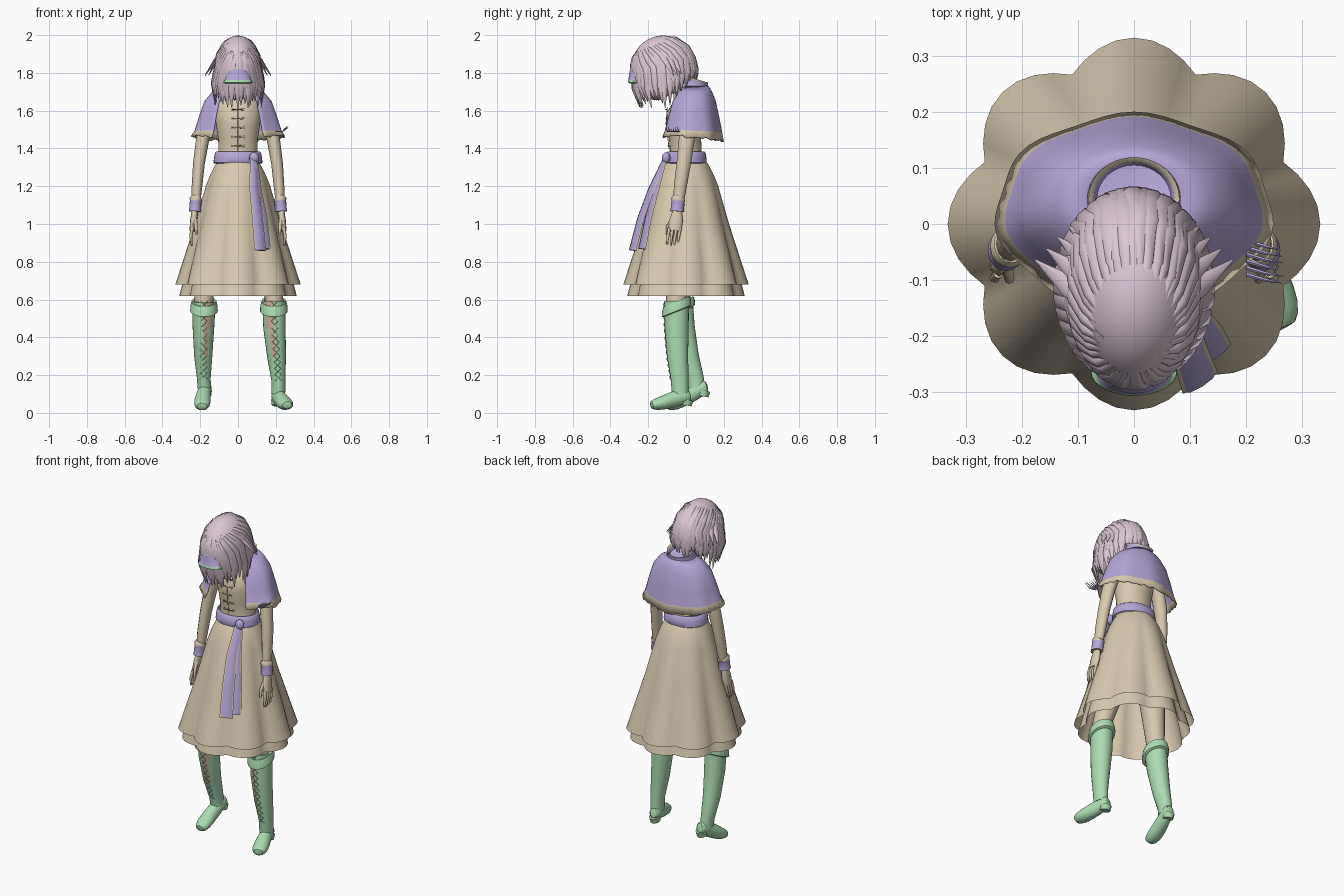
import bpy, bmesh, math, random
from math import sin, cos, pi
from mathutils import Matrix, Vector as V

random.seed(4)
if "Cube" in bpy.data.objects:
    bpy.data.objects.remove(bpy.data.objects["Cube"])


def material(name, *rgb):
    m = bpy.data.materials.new(name)
    m.use_nodes = True
    m.diffuse_color = (*rgb, 1)
    m.node_tree.nodes["Principled BSDF"].inputs["Base Color"].default_value = (*rgb, 1)
    return m


CREAM = material("cream cloth", .69, .59, .43)
LILAC = material("lilac cloth", .46, .38, .68)
HAIR = material("pale pink hair", .71, .57, .66)
GREEN = material("mint leather", .41, .71, .44)
LACE = material("green lace", .28, .5, .31)
CORD = material("tan cord", .42, .34, .23)
SKIN = material("skin", .64, .43, .33)


def loft(bm, rows, closed=True, cap=False):
    """Skin a grid of point rows."""
    grid = [[bm.verts.new(p) for p in row] for row in rows]
    n = len(grid[0])
    for a, b in zip(grid, grid[1:]):
        for i in range(n if closed else n - 1):
            j = (i + 1) % n
            bm.faces.new((a[i], a[j], b[j], b[i]))
    if cap:
        bm.faces.new(grid[0])
        bm.faces.new(grid[-1])


def tube(bm, pts, ref=(0, 1, 0), n=12):
    """Tube through (x, y, z, half width, half depth) points; depth lies along ref."""
    rows = []
    for i, p in enumerate(pts):
        t = (V(pts[min(i + 1, len(pts) - 1)][:3]) - V(pts[max(i - 1, 0)][:3])).normalized()
        side = t.cross(V(ref)).normalized()
        up = side.cross(t)
        rows.append([V(p[:3]) + side * p[3] * cos(2 * pi * k / n) + up * p[4] * sin(2 * pi * k / n)
                     for k in range(n)])
    loft(bm, rows, cap=True)


def rings(bm, rows, n=32, cap=False):
    """Horizontal ellipses from (z, x radius, y radius, y centre)."""
    loft(bm, [[(rx * cos(2 * pi * k / n), yc + ry * sin(2 * pi * k / n), z) for k in range(n)]
              for z, rx, ry, yc in rows], cap=cap)


def ball(bm, centre, radii):
    made = bmesh.ops.create_uvsphere(bm, u_segments=28, v_segments=18, radius=1)["verts"]
    for v in made:
        v.co = V([c + r * q for c, r, q in zip(centre, radii, v.co)])


def finish(name, bm, *mats, rule=None, subdiv=0):
    bmesh.ops.recalc_face_normals(bm, faces=bm.faces)
    if rule:
        for f in bm.faces:
            f.material_index = rule(f)
    me = bpy.data.meshes.new(name)
    bm.to_mesh(me)
    bm.free()
    ob = bpy.data.objects.new(name, me)
    bpy.context.collection.objects.link(ob)
    for m in mats:
        me.materials.append(m)
    if subdiv:
        ob.modifiers.new("smooth", "SUBSURF").levels = subdiv
    bpy.ops.object.select_all(action='DESELECT')
    ob.select_set(True)
    bpy.context.view_layer.objects.active = ob
    bpy.ops.object.shade_smooth_by_angle(angle=math.radians(50))
    return ob


# Skirt and underskirt: eight rounded lobes with sharp folds between
def skirt(name, rows):
    bm = bmesh.new()
    n = 64
    profile = []
    for z, r, w in rows:
        radii = [r + w * (2 * abs(cos(8 * pi * k / n)) - 1) for k in range(n)]
        profile.append([(q * cos(2 * pi * k / n), q * sin(2 * pi * k / n), z) for k, q in enumerate(radii)])
    loft(bm, profile)
    finish(name, bm, CREAM)


skirt("skirt", [(1.34, .10, 0), (1.31, .122, 0), (1.26, .146, .001), (1.2, .168, .003),
                (1.0, .22, .008), (.84, .266, .014), (.68, .31, .022)])
skirt("underskirt", [(1.0, .2, .008), (.8, .25, .013), (.62, .293, .018)])

# Bodice, belt, collar and neck
bm = bmesh.new()
rings(bm, [(1.30, .12, .095, 0), (1.38, .103, .083, 0), (1.45, .105, .085, -.005),
           (1.53, .117, .1, -.005), (1.6, .122, .097, 0), (1.65, .11, .08, .015),
           (1.69, .065, .055, .03)], cap=True)
finish("bodice", bm, CREAM)
bm = bmesh.new()
rings(bm, [(1.32, .124, .105, 0), (1.325, .13, .11, 0), (1.35, .127, .108, 0),
           (1.378, .122, .103, 0), (1.385, .114, .095, 0)])
finish("belt", bm, LILAC)
bm = bmesh.new()
rings(bm, [(1.70, .092, .085, .045), (1.73, .08, .072, .045), (1.762, .077, .07, .045), (1.77, .081, .074, .045),
           (1.762, .072, .065, .045), (1.735, .066, .06, .045), (1.725, .02, .02, .045)], cap=True)
for v in bm.verts:
    v.co.z -= (v.co.y - .045) * .3
finish("collar", bm, LILAC, CREAM,
       rule=lambda f: int((f.calc_center_median().z + (f.calc_center_median().y - .045) * .3) > 1.764))
bm = bmesh.new()
tube(bm, [(0, 0, 1.66, .045, .045), (0, -.03, 1.73, .04, .04), (0, -.08, 1.8, .045, .045)])
finish("neck", bm, SKIN)

# Bodice lacing
bm = bmesh.new()
tube(bm, [(0, -.088, 1.39, .002, .002), (0, -.106, 1.53, .002, .002),
          (0, -.099, 1.62, .002, .002)], n=5)
for i in range(5):
    z = 1.41 + i * .048
    y = -.092 - .012 * min(1, i / 2.5)
    for s in (1, -1):
        tube(bm, [(-.035 * s, y + .005, z, .002, .002), (0, y - .004, z + .004, .002, .002),
                  (.035 * s, y + .005, z + .008, .002, .002)], n=5)
finish("bodice_lacing", bm, CORD)

# Short cape, open at the front, with a ragged pale hem
bm = bmesh.new()
rows, n = [], 48
for z, rx, ry, yc, rag in ((1.73, .085, .075, .045, 0), (1.70, .137, .098, .04, 0), (1.65, .178, .124, .033, 0),
                           (1.57, .206, .145, .028, 0), (1.495, .228, .163, .025, .3), (1.465, .246, .174, .022, 1)):
    row = []
    for k in range(n + 1):
        a = (k / n - .5) * 2 * math.radians(146)
        fold = 1 + .025 * cos(7 * a) * (1.73 - z) / .27
        drop = rag * (.008 * random.uniform(-1, 1) - .024 * max(0, cos(a)))
        row.append((rx * sin(a) * fold, yc + ry * cos(a) * fold, z + drop))
    rows.append(row)
loft(bm, rows, closed=False)
trim_start = n * 4
bm.faces.index_update()
cape = finish("cape", bm, LILAC, CREAM, rule=lambda f: int(f.index >= trim_start))
cape.modifiers.new("thickness", "SOLIDIFY").thickness = .006

# Loose threads on the left hem
bm = bmesh.new()
for k in range(6):
    y = -.09 + .012 * k
    tube(bm, [(.2, y, 1.49, .004, .004), (.235, y - .01, 1.49, .003, .003),
              (random.uniform(.25, .272), y - .015, random.uniform(1.47, 1.52), .001, .001)], n=5)
finish("hem_threads", bm, LILAC)

# Arms, cuffs and hands
for s, side in ((1, "left"), (-1, "right")):
    bm = bmesh.new()
    tube(bm, [(.10 * s, .02, 1.64, .025, .03), (.135 * s, .02, 1.595, .036, .042), (.17 * s, .012, 1.51, .035, .042),
              (.187 * s, .004, 1.45, .035, .042), (.207 * s, -.012, 1.32, .031, .038),
              (.217 * s, -.03, 1.2, .028, .034), (.226 * s, -.045, 1.07, .021, .026)])
    finish(side + "_arm", bm, CREAM)
    bm = bmesh.new()
    tube(bm, [(.221 * s, -.038, 1.14, .029, .033), (.223 * s, -.041, 1.132, .034, .038),
              (.224 * s, -.042, 1.122, .031, .035), (.227 * s, -.046, 1.08, .031, .035),
              (.228 * s, -.047, 1.066, .033, .037)], n=16)
    finish(side + "_cuff", bm, LILAC, CREAM,
           rule=lambda f: int(f.calc_center_median().z > 1.122 or f.calc_center_median().z < 1.07))
    bm = bmesh.new()
    tube(bm, [(.226 * s, -.045, 1.08, .018, .022), (.235 * s, -.052, 1.02, .018, .036),
              (.242 * s, -.06, .965, .015, .035)])
    for k in range(4):
        y = -.088 + .019 * k
        tip = .885 + .006 * abs(k - 1.3)
        tube(bm, [(.242 * s, y, .98, .009, .009), (.25 * s, y - .008, .935, .008, .008),
                  (.246 * s, y - .012, tip, .005, .005)], n=8)
    tube(bm, [(.228 * s, -.07, 1.03, .011, .011), (.222 * s, -.098, .985, .009, .009),
              (.222 * s, -.1, .945, .006, .006)], n=8)
    finish(side + "_hand", bm, CREAM)

# Sash ends with pale edging, and the knot
for name, mat, wide, thick in (("sash", LILAC, 0, .008), ("sash_edging", CREAM, .004, .004)):
    bm = bmesh.new()
    for dx, dy in ((0, 0), (.024, .05)):
        tube(bm, [(.08 + dx / 4, -.112, 1.345, .016 + wide, thick),
                  (.087 + dx / 2, -.185 + dy / 2, 1.18, .027 + wide, thick),
                  (.103 + dx, -.24 + dy * .8, 1.03, .03 + wide, thick),
                  (.118 + dx, -.283 + dy, .86 + dx / 3, .033 + wide, thick)], ref=(.5, -.8, 0), n=8)
    finish(name, bm, mat)
bm = bmesh.new()
ball(bm, (.085, -.105, 1.35), (.026, .022, .03))
finish("sash_knot", bm, LILAC)

# Legs and boots: shaft path, then foot path from heel to toe
legs = {
    "left": ([(.19, -.05, .59, .062, .066), (.193, -.05, .45, .059, .064), (.204, -.045, .3, .05, .056),
              (.214, -.033, .17, .037, .047), (.213, -.03, .1, .037, .045)],
             [(.203, .025, .095, .022, .03), (.207, .005, .09, .034, .038), (.217, -.045, .08, .036, .045),
              (.236, -.1, .06, .043, .04), (.252, -.15, .046, .046, .034), (.264, -.19, .04, .03, .022)]),
    "right": ([(-.18, -.03, .59, .062, .066), (-.183, -.015, .45, .057, .062), (-.184, .015, .3, .048, .053),
               (-.181, .05, .18, .036, .045), (-.178, .055, .13, .036, .043)],
              [(-.168, .115, .142, .022, .03), (-.17, .095, .138, .033, .038), (-.178, .045, .11, .036, .045),
               (-.187, -.01, .075, .043, .04), (-.19, -.06, .046, .046, .034), (-.19, -.105, .03, .03, .022)])}
for side, (shaft, foot) in legs.items():
    top = shaft[0]
    sx = 1 if side == "left" else -1
    bm = bmesh.new()
    tube(bm, [(.1 * sx, 0, 1.1, .085, .085), (.14 * sx, -.01, .85, .07, .075), (*top[:2], .62, .05, .055),
              (*top[:2], .56, .05, .055)])
    finish(side + "_leg", bm, CREAM)

    # Skin shows through the opening at the inner front of the shaft, narrowing downward
    def opening(f):
        z = f.calc_center_median().z
        return int(f.normal.x * sx < 0 and z > .33 and f.normal.y < (-.6 if z > .45 else -.85))

    bm = bmesh.new()
    tube(bm, shaft, n=24)
    finish(side + "_boot_shaft", bm, GREEN, SKIN, rule=opening)
    bm = bmesh.new()
    tube(bm, foot, ref=(0, 0, 1), n=16)
    finish(side + "_boot_foot", bm, GREEN, subdiv=1)
    bm = bmesh.new()
    hx, hy, hz = foot[1][:3]
    tube(bm, [(hx, hy, hz - .02, .032, .034), (hx, hy - .006, hz - .05, .028, .03)])
    finish(side + "_boot_heel", bm, GREEN)
    # Turned-down top, lower at the front
    bm = bmesh.new()
    tube(bm, [(*top[:2], .585, .058, .062), (*top[:2], .59, .066, .07), (*top[:2], .565, .072, .077),
              (*top[:2], .54, .073, .078), (*top[:2], .535, .063, .068)], n=24)
    for v in bm.verts:
        v.co.z += (v.co.y - top[1]) * .4
    finish(side + "_boot_top", bm, GREEN)
    # Crossed laces up the front
    bm = bmesh.new()
    for a, b in zip(shaft, shaft[1:4]):
        for k in range(4):
            p, q = (V(a).lerp(V(b), (k + d) / 4) for d in (0, 1))
            for s in (1, -1):
                tube(bm, [(p[0] - .018 * s, p[1] - p[4] * .95, p[2], .002, .002),
                          ((p[0] + q[0]) / 2, (p[1] + q[1] - p[4] - q[4]) / 2 - .003, (p[2] + q[2]) / 2, .002, .002),
                          (q[0] + .018 * s, q[1] - q[4] * .95, q[2], .002, .002)], n=5)
    finish(side + "_boot_laces", bm, LACE)

# Bowed head and hair, combed from a crown tipped to the front
bm = bmesh.new()
ball(bm, (0, -.155, 1.755), (.085, .095, .1))
finish("face", bm, SKIN)
C, R, TILT = V((0, -.12, 1.84)), V((.114, .165, .158)), Matrix.Rotation(.7, 3, 'X')
bm = bmesh.new()
ball(bm, C, R)
finish("hair_cap", bm, HAIR)
bm = bmesh.new()
for k in range(44):
    a = 2 * pi * k / 44 + random.uniform(-.04, .04)
    dx, dy = sin(a), -cos(a)
    reach = 1.55 + .45 * dy
    path = []
    for u, w, lift in ((.3, .006, .93), (.55, .012, .985), (.8, .018, 1.01), (1, .019, 1.02)):
        q = TILT @ V((sin(u * reach) * dx, sin(u * reach) * dy, cos(u * reach)))
        grow = lift + random.uniform(0, .02)
        path.append((*[c + r * p * grow for c, r, p in zip(C, R, q)], w, .008))
    rear = max(0, dy)
    tip = V((.122 * dx, -.11 + .135 * dy + .02 * rear, 1.635 + .105 * rear + random.uniform(-.03, .03)))
    mid = V(path[-1][:3]).lerp(tip, .5) + V((.018 * dx, .016 * dy, 0))
    path += [(*mid, .018, .007), (*tip, .002, .002)]
    tube(bm, path, ref=(dx, dy, .01), n=6)
# Flicked side locks sweeping back
for s in (1, -1):
    for k in range(5):
        tube(bm, [((.07 - .004 * k) * s, -.16 + .02 * k, 1.935, .01, .006),
                  ((.118 - .012 * k) * s, -.11 + .024 * k, 1.87 + .008 * k, .02, .009),
                  ((.175 - .02 * k) * s, -.065 + .02 * k, 1.785 + .003 * k, .002, .002)], ref=(s, .4, .5), n=6)
finish("hair_locks", bm, HAIR)

# Forehead ornament: lilac arch with mint edges
bm = bmesh.new()
rings(bm, [(1.745, .07, .034, -.264), (1.748, .077, .042, -.264), (1.758, .076, .042, -.264),
           (1.762, .068, .04, -.264), (1.795, .061, .042, -.26), (1.82, .045, .04, -.255),
           (1.826, .042, .04, -.255), (1.837, .032, .034, -.25)], cap=True)
finish("ornament", bm, LILAC, GREEN,
       rule=lambda f: int(f.calc_center_median().z < 1.761 or f.calc_center_median().z > 1.822))
